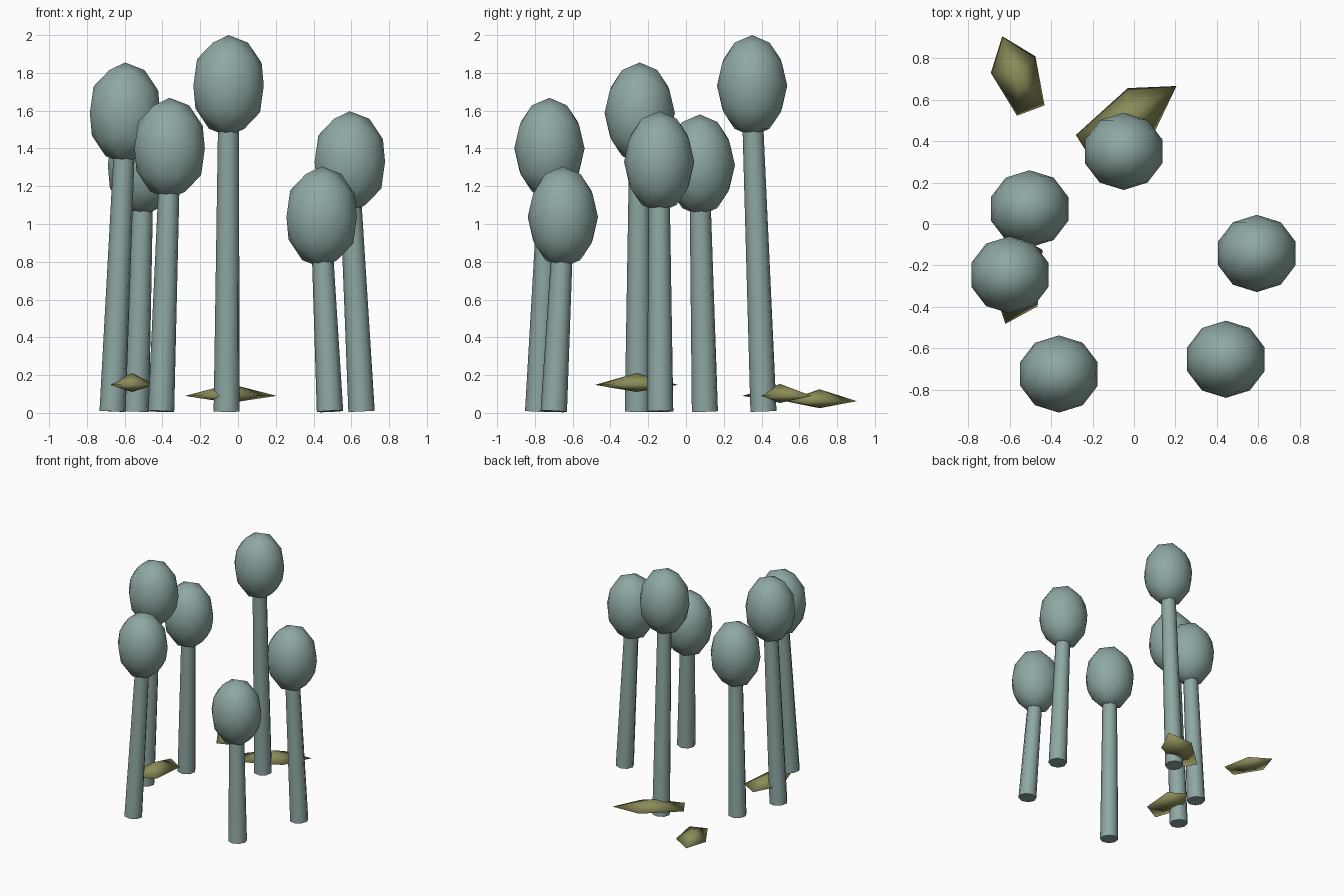
import bpy, bmesh, math
from mathutils import Vector, Matrix

if "Cube" in bpy.data.objects:
    bpy.data.objects.remove(bpy.data.objects["Cube"], do_unlink=True)


def material(name, rgb):
    m = bpy.data.materials.new(name)
    m.use_nodes = True
    m.diffuse_color = (*rgb, 1)
    m.node_tree.nodes["Principled BSDF"].inputs["Base Color"].default_value = (*rgb, 1)
    return m


teal = material("grey teal", (0.27, 0.39, 0.37))
olive = material("olive", (0.26, 0.26, 0.10))


def finish(bm, name, mat, sharp):
    bmesh.ops.recalc_face_normals(bm, faces=bm.faces)
    mesh = bpy.data.meshes.new(name)
    bm.to_mesh(mesh)
    bm.free()
    mesh.materials.append(mat)
    obj = bpy.data.objects.new(name, mesh)
    bpy.context.collection.objects.link(obj)
    bpy.ops.object.select_all(action="DESELECT")
    obj.select_set(True)
    bpy.context.view_layer.objects.active = obj
    bpy.ops.object.shade_smooth_by_angle(angle=math.radians(sharp))


HEAD = Vector((0.196, 0.186, 0.268))


def stalk(i, base, head, top):
    """Leaning tapered stem with an egg-shaped head."""
    centre = Vector((*head, top - HEAD.z))
    foot = Vector((*base, 0.008))
    tip = centre - Vector((0, 0, 0.1))
    axis = tip - foot
    bm = bmesh.new()
    turn = axis.to_track_quat("Z", "Y").to_matrix().to_4x4()
    bmesh.ops.create_cone(bm, cap_ends=True, segments=8, radius1=0.07, radius2=0.055,
                          depth=axis.length,
                          matrix=Matrix.Translation((foot + tip) / 2) @ turn)
    finish(bm, f"stem_{i}", teal, 60)
    bm = bmesh.new()
    bmesh.ops.create_icosphere(bm, subdivisions=2, radius=1,
                               matrix=Matrix.LocRotScale(centre, None, HEAD))
    finish(bm, f"head_{i}", teal, 60)


def leaf(i, centre, a, b):
    """Flat five-sided double pyramid spanned by the vectors a and b."""
    c, a, b = Vector(centre), Vector(a).to_3d(), Vector(b).to_3d()
    bm = bmesh.new()
    ring = []
    for k in range(5):
        t = math.tau * k / 5
        ring.append(bm.verts.new(c + a * math.cos(t) + b * math.sin(t)))
    for z in (0.063, -0.037):
        apex = bm.verts.new(c + Vector((0, 0, z)))
        for k in range(5):
            bm.faces.new((ring[k], ring[(k + 1) % 5], apex))
    finish(bm, f"leaf_{i}", olive, 180)


# Stems: foot position, head position, top height
stalks = [
    ((-0.664, -0.255), (-0.598, -0.245), 1.855),
    ((-0.54, 0.10), (-0.503, 0.073), 1.58),
    ((-0.06, 0.41), (-0.05, 0.35), 2.0),
    ((0.654, -0.137), (0.592, -0.142), 1.597),
    ((0.487, -0.70), (0.443, -0.652), 1.305),
    ((-0.407, -0.783), (-0.362, -0.723), 1.668),
]
for i, s in enumerate(stalks, 1):
    stalk(i, *s)

# Leaves lying near the ground
leaf(1, (-0.559, 0.707, 0.062), (-0.076, 0.198), (0.113, 0.042))
leaf(2, (-0.041, 0.499, 0.09), (0.011, 0.156), (0.255, 0.124))
leaf(3, (-0.56, -0.262, 0.148), (-0.06, -0.22), (0.12, -0.07))
